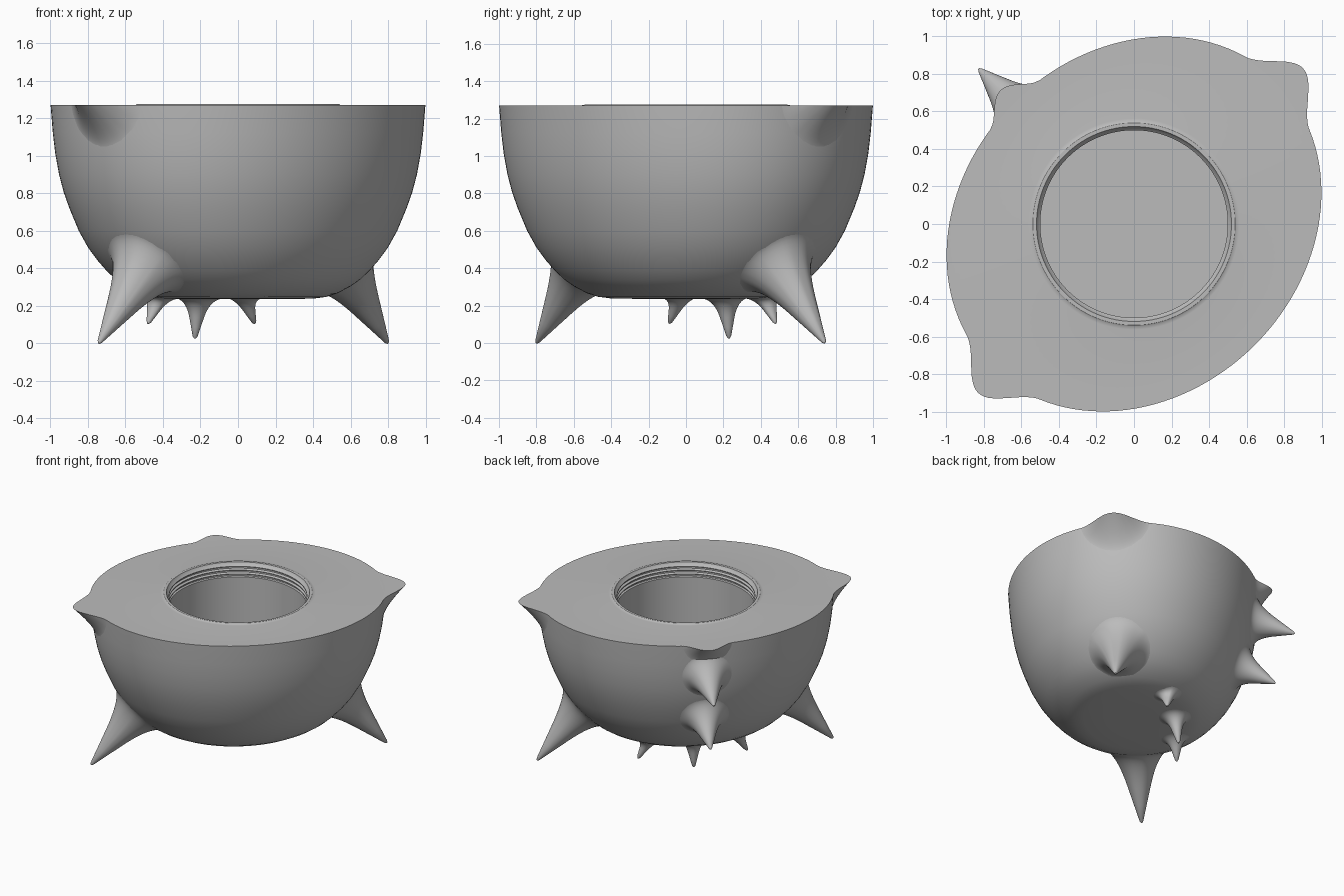
import bpy, bmesh, math
from mathutils import Vector
from mathutils.bvhtree import BVHTree

if "Cube" in bpy.data.objects:
    bpy.data.objects.remove(bpy.data.objects["Cube"], do_unlink=True)

RIM_Z = 1.27
SEGMENTS = 128

grey = bpy.data.materials.new("plain grey")
grey.use_nodes = True
grey.diffuse_color = (0.5, 0.5, 0.5, 1)
grey.node_tree.nodes["Principled BSDF"].inputs["Base Color"].default_value = (0.5, 0.5, 0.5, 1)


def diagonal(s, q, z):
    """Point from distances along the long and short axes of the oval."""
    return Vector(((s - q) / math.sqrt(2), (s + q) / math.sqrt(2), z))


def oval(f, z):
    angles = [2 * math.pi * i / SEGMENTS for i in range(SEGMENTS)]
    return [diagonal(1.08 * f * math.cos(a), 0.912 * f * math.sin(a), z) for a in angles]


def circle(r, z):
    angles = [2 * math.pi * i / SEGMENTS for i in range(SEGMENTS)]
    return [diagonal(r * math.cos(a), r * math.sin(a), z) for a in angles]


def loft(rings, cap_start=True, cap_end=True):
    """Skin a list of equal rings, with optional end caps."""
    bm = bmesh.new()
    rows = [[bm.verts.new(p) for p in ring] for ring in rings]
    n = len(rows[0])
    for low, high in zip(rows, rows[1:]):
        for i in range(n):
            j = (i + 1) % n
            bm.faces.new((low[i], low[j], high[j], high[i]))
    if cap_start:
        bm.faces.new(rows[0][::-1])
    if cap_end:
        bm.faces.new(rows[-1])
    bmesh.ops.recalc_face_normals(bm, faces=bm.faces)
    return bm


def finish(bm, name):
    mesh = bpy.data.meshes.new(name)
    bm.to_mesh(mesh)
    bm.free()
    obj = bpy.data.objects.new(name, mesh)
    bpy.context.collection.objects.link(obj)
    mesh.materials.append(grey)
    bpy.ops.object.select_all(action='DESELECT')
    obj.select_set(True)
    bpy.context.view_layer.objects.active = obj
    bpy.ops.object.shade_smooth_by_angle(angle=math.radians(35))
    return obj


# Bowl wall: share of the rim oval, height
wall = [(0.2, 0.235), (0.4, 0.238), (0.47, 0.247), (0.53, 0.266), (0.6, 0.303),
        (0.65, 0.338), (0.7, 0.385), (0.75, 0.442), (0.8, 0.51), (0.85, 0.6),
        (0.9, 0.72), (0.93, 0.805), (0.955, 0.9), (0.975, 1.01), (0.988, 1.12), (1, RIM_Z)]
bowl_rings = [oval(f, z) for f, z in wall]

# Taller copy of the wall that the spikes are fitted to
fit_bm = loft(bowl_rings + [oval(1.0, 1.7)])
surface = BVHTree.FromBMesh(fit_bm)
fit_bm.free()

# Threaded neck and round cavity: radius, height
neck = [(0.563, RIM_Z), (0.545, 1.272), (0.54, 1.276), (0.52, 1.276), (0.513, 1.262)]
for k in range(3):
    z = 1.25 - 0.03 * k
    neck += [(0.5, z), (0.5, z - 0.006), (0.515, z - 0.012), (0.515, z - 0.022)]
neck += [(0.5, 1.165), (0.5, 0.4)]
finish(loft(bowl_rings + [circle(r, z) for r, z in neck]), "bowl")


def snap(p):
    hit, normal, _, _ = surface.find_nearest(p)
    return hit


def spike(name, base, tip, radius, foot):
    """Straight cone that flares out to meet the bowl, trimmed at the rim."""
    base, tip = diagonal(*base), diagonal(*tip)
    axis = (tip - base).normalized()
    side = axis.orthogonal().normalized()
    other = axis.cross(side)
    columns = []
    for i in range(48):
        a = 2 * math.pi * i / 48
        d = side * math.cos(a) + other * math.sin(a)
        start = tip - axis * 0.012 + d * 0.013
        bend = snap(base + d * radius)
        end = snap(base + d * foot) - axis * 0.002
        middle = start.lerp(bend, 0.5)
        column = [tip + d * 0.005, start, start.lerp(middle, 0.5)]
        for k in range(11):
            t = k / 10
            column.append(middle.lerp(bend, t).lerp(bend.lerp(end, t), t))
        columns.append(column)
    bm = loft(list(zip(*columns)), True, False)
    if bm.faces and sum((f.normal.dot(axis) for f in bm.faces if len(f.verts) > 4)) < 0:
        bmesh.ops.reverse_faces(bm, faces=bm.faces)
    # Flat top where the rim slices through
    if max(v.co.z for v in bm.verts) > RIM_Z:
        cut = bmesh.ops.bisect_plane(bm, geom=bm.verts[:] + bm.edges[:] + bm.faces[:],
                                     plane_co=(0, 0, RIM_Z), plane_no=(0, 0, 1), clear_outer=True)
        edge = [v for v in cut["geom_cut"] if isinstance(v, bmesh.types.BMVert)]
        if len(edge) > 2:
            mid = sum((v.co for v in edge), Vector()) / len(edge)
            edge.sort(key=lambda v: math.atan2(v.co.y - mid.y, v.co.x - mid.x))
            cap = bm.faces.new([bm.verts.new(v.co) for v in edge])
            cap.normal_update()
            if cap.normal.z < 0:
                cap.normal_flip()
    finish(bm, name)


# Mirrored pairs: legs, sliced rim spikes, small underside spikes
for m, label in ((1, "left"), (-1, "right")):
    spike(label + "_leg_spike", (m * 0.77, -0.05, 0.39), (m * 1.09, -0.04, 0), 0.16, 0.26)
    spike(label + "_rim_spike", (m * 1.06, -0.05, RIM_Z), (m * 1.41, -0.06, 1.46), 0.18, 0.29)
    spike(label + "_underside_spike", (m * 0.32, 0.276, 0.24), (m * 0.403, 0.276, 0.105), 0.06, 0.12)

# Single spikes along the narrow side
spike("middle_underside_spike", (0, 0.3, 0.235), (0, 0.325, 0.025), 0.065, 0.135)
spike("back_rim_spike", (0, 0.9, RIM_Z), (0, 1.13, 1.41), 0.13, 0.2)
spike("back_upper_spike", (0, 0.89, 1.02), (0, 1.17, 0.9), 0.13, 0.2)
spike("back_lower_spike", (0, 0.78, 0.64), (0, 1.03, 0.49), 0.12, 0.2)
